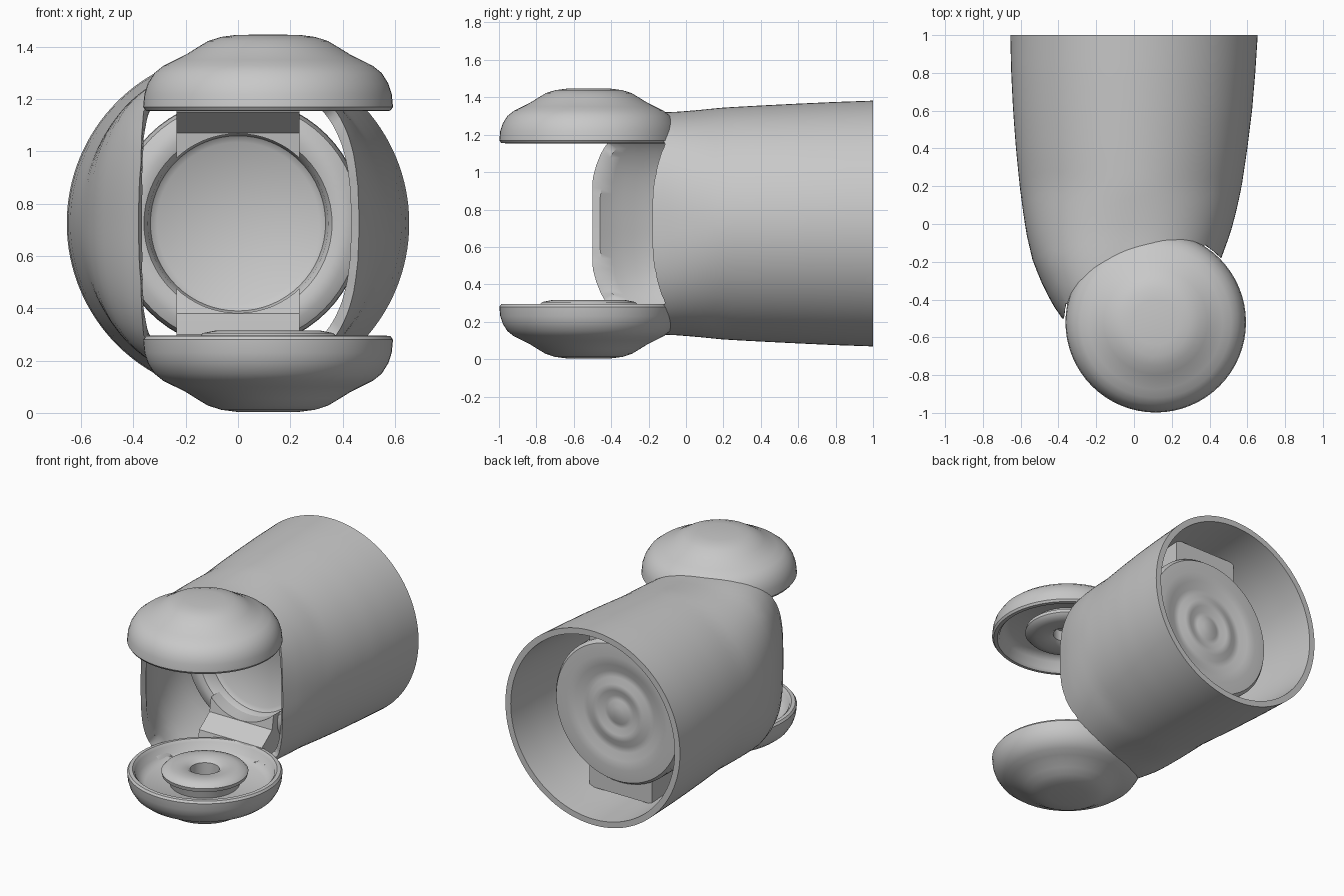
import bpy, bmesh, math
from mathutils import Matrix, Vector

if "Cube" in bpy.data.objects:
    bpy.data.objects.remove(bpy.data.objects["Cube"])

CZ = 0.725                 # height of the barrel axis
CAP = (0.115, -0.52)       # centre of the round end caps
grey = bpy.data.materials.new("plain_grey")
grey.diffuse_color = (0.58, 0.58, 0.58, 1)
grey.use_nodes = True
grey.node_tree.nodes["Principled BSDF"].inputs["Base Color"].default_value = grey.diffuse_color


def skin(name, rings, closed=False):
    """Join rings of points; single-point rings become poles."""
    bm = bmesh.new()
    loops = [[bm.verts.new(p) for p in r] for r in rings]
    pairs = list(zip(loops, loops[1:]))
    if closed:
        pairs.append((loops[-1], loops[0]))
    for a, b in pairs:
        n = max(len(a), len(b))
        for i in range(n):
            j = (i + 1) % n
            f = [a[0]] if len(a) == 1 else [a[i], a[j]]
            f += [b[0]] if len(b) == 1 else [b[j], b[i]]
            bm.faces.new(f)
    return finish(name, bm)


def finish(name, bm):
    bmesh.ops.recalc_face_normals(bm, faces=bm.faces)
    if bm.calc_volume(signed=True) < 0:
        bmesh.ops.reverse_faces(bm, faces=bm.faces)
    me = bpy.data.meshes.new(name)
    bm.to_mesh(me)
    bm.free()
    me.materials.append(grey)
    ob = bpy.data.objects.new(name, me)
    bpy.context.collection.objects.link(ob)
    return ob


def lathe(name, profile, place, closed=False, n=64):
    """Spin (radius, height) pairs; place maps local to world."""
    rings = []
    for r, h in profile:
        k = 1 if r == 0 else n
        rings.append([place @ Vector((r * math.cos(2 * math.pi * i / n),
                                      r * math.sin(2 * math.pi * i / n), h)) for i in range(k)])
    return skin(name, rings, closed)


def cut(ob, cutter):
    cutter.hide_render = True
    m = ob.modifiers.new("cut", "BOOLEAN")
    m.operation, m.solver, m.object = "DIFFERENCE", "EXACT", cutter
    bpy.context.view_layer.objects.active = ob
    bpy.ops.object.modifier_apply(modifier=m.name)
    bpy.data.objects.remove(cutter)


upright = Matrix.Translation((*CAP, 0))
flipped = Matrix.Translation((*CAP, 1.45)) @ Matrix.Diagonal((1, 1, -1, 1))
along_y = Matrix.Translation((0, 0, CZ)) @ Matrix.Rotation(-math.pi / 2, 4, "X")

# barrel shell: y, left reach, right reach, half height
STATIONS = [(1, .655, .655, .657), (.8, .65, .642, .65), (.6, .64, .625, .641),
            (.4, .625, .6, .631), (.2, .605, .57, .62), (.07, .588, .542, .607),
            (-.05, .57, .51, .597), (-.2, .535, .455, .592), (-.32, .485, .42, .585),
            (-.42, .435, .4, .575), (-.5, .38, .38, .55)]


def shell_point(ang, y, inset):
    for s, t in zip(STATIONS, STATIONS[1:]):
        if y >= t[0]:
            break
    f = (y - s[0]) / (t[0] - s[0])
    xl, xr, hz = (s[k] + (t[k] - s[k]) * f for k in (1, 2, 3))
    p = 2 + max(0, min(1, (.2 - y) / .7))      # squarer toward the front
    a, cx = (xl + xr) / 2 - inset, (xr - xl) / 2
    c, s = math.cos(ang), math.sin(ang)
    k = (abs(c) ** p + abs(s) ** p) ** (-1 / p)
    return Vector((cx + a * c * k, y, CZ + (hz - inset) * s * k))


def front_edge(ang, inset):
    """March forward until the round mouth between the caps is met."""
    y = .3
    while y > -.5:
        q = shell_point(ang, y, inset)
        blend = max(0, min(1, (abs(q.z - CZ) - .43) / .07))
        if math.hypot(q.x - CAP[0], q.y - CAP[1]) < .487 - .087 * blend:
            break
        y -= .004
    return max(y, -.5)


N, STEPS = 128, 24
angles = [2 * math.pi * i / N for i in range(N)]


def shell_rings(inset):
    fronts = [front_edge(a, inset) for a in angles]
    return [[shell_point(a, 1 + (f - 1) * j / STEPS, inset) for a, f in zip(angles, fronts)]
            for j in range(STEPS + 1)]


shell = skin("barrel_shell", shell_rings(0) + shell_rings(.04)[::-1], closed=True)

# hollow round caps and the washers inside them
CUP = [(0, .003), (.12, .004), (.18, .012), (.23, .028), (.275, .055), (.315, .08), (.355, .1),
       (.4, .122), (.435, .15), (.46, .19), (.473, .23), (.478, .28), (.468, .294), (.445, .296),
       (.43, .28), (.415, .23), (.37, .2), (0, .19)]
WASHER = [(.09, .18), (.09, .295), (.115, .313), (.2, .315), (.25, .305), (.268, .285),
          (.262, .26), (.225, .245), (.21, .18)]
parts = [shell]
for label, place, drop in (("lower", upright, 0), ("upper", flipped, .03)):
    parts.append(lathe(label + "_cap", CUP, place))
    parts.append(lathe(label + "_washer", [(r, max(h - drop, .17)) for r, h in WASHER],
                       place, closed=True))

# inner drum with a front recess and a rippled back face
DRUM = [(0, .2), (.31, .2), (.335, .18), (.345, .12), (.36, .095), (.39, .085), (.43, .09),
        (.465, .11), (.478, .15), (.48, .4), (.478, .71), (.46, .735), (.38, .74), (.32, .735),
        (.27, .715), (.23, .715), (.19, .735), (.15, .735), (.11, .715), (.08, .72),
        (.04, .735), (0, .735)]
parts.append(lathe("inner_drum", DRUM, along_y))

# straps joining drum, shell and caps
STRAP = [(-.1, .21), (-.08, .3), (-.03, .335), (.03, .38), (.05, .5),
         (.7, .5), (.7, .155), (.1, .185)]
for label, sign in (("lower", 1), ("upper", -1)):
    bm = bmesh.new()
    f = bm.faces.new([bm.verts.new((-.235, y, CZ + sign * (z - CZ))) for y, z in STRAP])
    ext = bmesh.ops.extrude_face_region(bm, geom=[f])["geom"]
    bmesh.ops.translate(bm, vec=(.47, 0, 0),
                        verts=[v for v in ext if isinstance(v, bmesh.types.BMVert)])
    strap = finish(label + "_strap", bm)
    cut(strap, lathe("cutter", [(0, -.4), (.343, -.4), (.343, .22), (0, .22)], along_y))
    parts.append(strap)

# smooth shading with sharp edges kept
bpy.ops.object.select_all(action="DESELECT")
for ob in parts:
    ob.select_set(True)
bpy.context.view_layer.objects.active = shell
bpy.ops.object.shade_smooth_by_angle(angle=math.radians(40))
